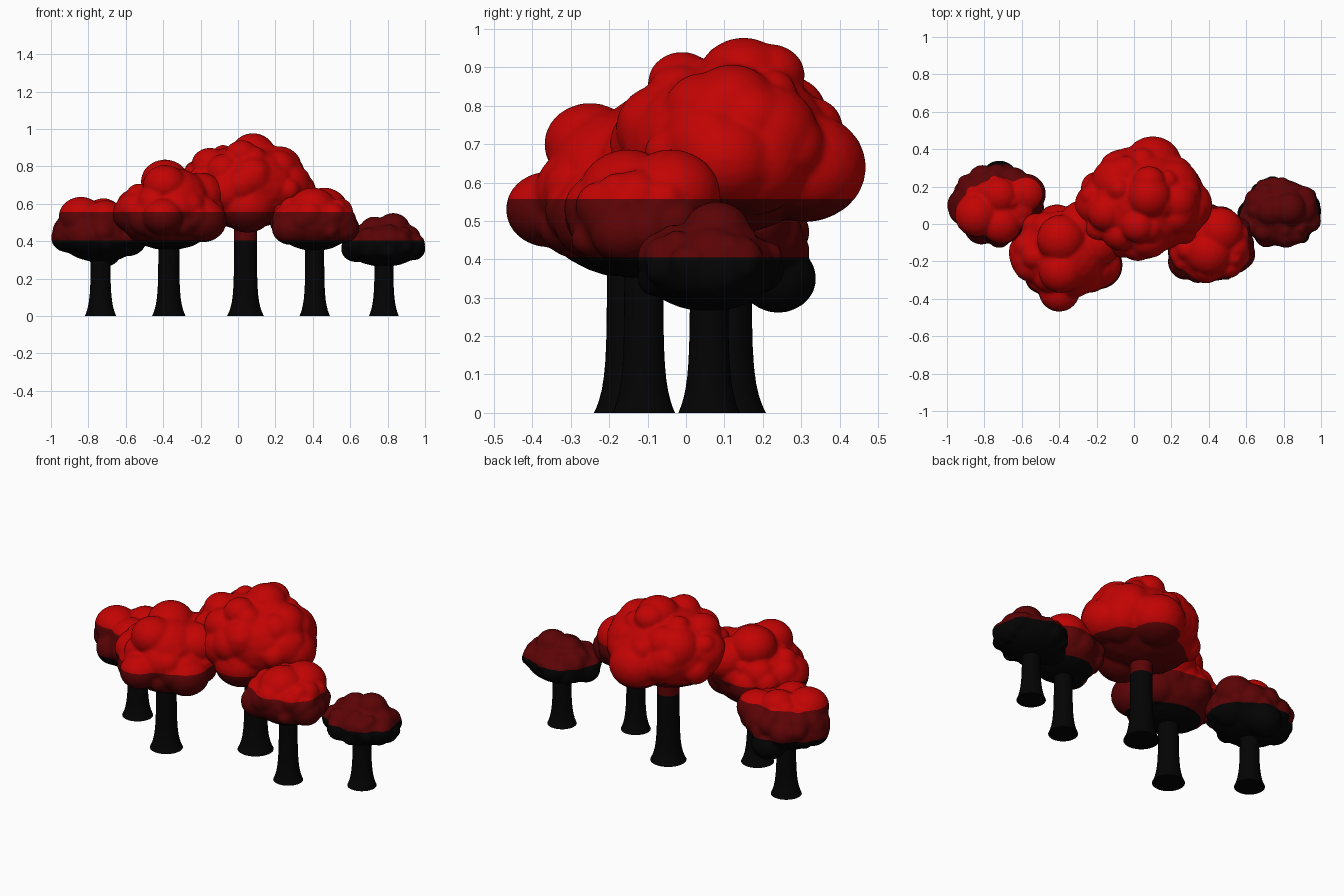
import bpy, bmesh, math, random
from mathutils import Vector, Matrix

cube = bpy.data.objects.get("Cube")
if cube:
    bpy.data.objects.remove(cube, do_unlink=True)


def make_material(name, colour):
    mat = bpy.data.materials.new(name)
    mat.use_nodes = True
    mat.diffuse_color = (*colour, 1)
    bsdf = mat.node_tree.nodes["Principled BSDF"]
    bsdf.inputs["Base Color"].default_value = (*colour, 1)
    bsdf.inputs["Roughness"].default_value = 0.8
    return mat


MATERIALS = [make_material("black", (0.001, 0.001, 0.001)),
             make_material("dark red", (0.105, 0.001, 0.0015)),
             make_material("bright red", (0.54, 0.001, 0.001))]
BANDS = (0.405, 0.557)


def finish(bm, name):
    """Cut the mesh at the band heights and colour every face by height."""
    for height in BANDS:
        bmesh.ops.bisect_plane(bm, geom=bm.verts[:] + bm.edges[:] + bm.faces[:],
                               plane_co=(0, 0, height), plane_no=(0, 0, 1))
    for face in bm.faces:
        face.normal_update()
        face.smooth = abs(face.normal.z) < 0.95 or "canopy" in name
        middle = face.calc_center_median().z
        face.material_index = sum(middle > height for height in BANDS)
    mesh = bpy.data.meshes.new(name)
    bm.to_mesh(mesh)
    bm.free()
    for mat in MATERIALS:
        mesh.materials.append(mat)
    obj = bpy.data.objects.new(name, mesh)
    bpy.context.collection.objects.link(obj)


def add_puff(bm, centre, radii):
    matrix = Matrix.Translation(centre) @ Matrix.Diagonal((*radii, 1))
    bmesh.ops.create_icosphere(bm, subdivisions=3, radius=1, matrix=matrix)


def build_trunk(name, x, y, radius, top):
    """Column that flares smoothly towards the roots."""
    bm = bmesh.new()
    sides, steps = 32, 12
    rings = []
    for step in range(steps + 1):
        height = top * (step / steps) ** 2
        spread = radius * (0.98 + 0.6 * math.exp(-height / 0.065))
        ring = []
        for side in range(sides):
            turn = math.tau * side / sides
            ring.append(bm.verts.new((x + spread * math.cos(turn),
                                      y + spread * math.sin(turn), height)))
        rings.append(ring)
    for low, high in zip(rings, rings[1:]):
        for side in range(sides):
            after = (side + 1) % sides
            bm.faces.new((low[side], low[after], high[after], high[side]))
    bm.faces.new(rings[0][::-1])
    bm.faces.new(rings[-1])
    finish(bm, name)


def add_puff_rings(bm, centre, size, rng):
    """Puffs spiral evenly over the dome: big ones first, then small bumps."""
    for count, low, high, small, large in ((9, -0.35, 0.65, 0.45, 0.6),
                                           (24, -0.4, 0.95, 0.24, 0.42)):
        for index in range(count):
            up = high - (high - low) * (index + 0.5) / count
            turn = index * 2.4 + rng.uniform(-0.3, 0.3)
            flat = math.sqrt(1 - up * up)
            direction = Vector((flat * math.cos(turn), flat * math.sin(turn), up))
            radius = min(size) * rng.uniform(small, large)
            reach = size - Vector((radius, radius, radius))
            add_puff(bm, centre + direction * reach, (radius, radius, radius))


def build_canopy(name, centre, size, puffs, seed):
    """Core dome, scattered puffs and a few special ones fused into one skin."""
    bm = bmesh.new()
    add_puff(bm, centre, size * 0.9)
    add_puff_rings(bm, centre, size, random.Random(seed))
    for x, y, z, radius in puffs:
        add_puff(bm, (x, y, z), (radius, radius, radius * 0.9))
    mesh = bpy.data.meshes.new(name)
    bm.to_mesh(mesh)
    bm.free()
    source = bpy.data.objects.new(name, mesh)
    bpy.context.collection.objects.link(source)
    remesh = source.modifiers.new("fuse", "REMESH")
    remesh.mode = "VOXEL"
    remesh.voxel_size = 0.011
    soften = source.modifiers.new("soften", "SMOOTH")
    soften.factor = 0.5
    soften.iterations = 3
    bpy.context.view_layer.update()
    fused = source.evaluated_get(bpy.context.evaluated_depsgraph_get())
    bm = bmesh.new()
    bm.from_mesh(fused.to_mesh())
    fused.to_mesh_clear()
    bpy.data.objects.remove(source, do_unlink=True)
    bpy.data.meshes.remove(mesh)
    finish(bm, name)


def build_tree(place, centre, size, puffs, seed):
    """A trunk under its canopy; wider canopies get thicker trunks."""
    centre, size = Vector(centre), Vector(size)
    build_trunk(place + " trunk", centre.x, centre.y, 0.03 + 0.09 * size.x, centre.z)
    build_canopy(place + " canopy", centre, size, puffs, seed)


# Canopy centre, half size, then special puffs as x, y, z and radius
build_tree("far right", (-0.735, 0.1, 0.44), (0.26, 0.23, 0.17),
           [(-0.84, 0.05, 0.53, 0.12), (-0.91, 0.1, 0.42, 0.09), (-0.72, 0.24, 0.35, 0.1),
            (-0.58, 0.16, 0.5, 0.11), (-0.71, 0.0, 0.52, 0.11), (-0.72, 0.15, 0.54, 0.1)],
           seed=1)
build_tree("right", (-0.37, -0.15, 0.54), (0.3, 0.26, 0.21),
           [(-0.39, -0.08, 0.72, 0.13), (-0.39, -0.25, 0.7, 0.12), (-0.4, -0.36, 0.53, 0.11),
            (-0.19, -0.22, 0.51, 0.13), (-0.34, -0.17, 0.62, 0.19), (-0.27, 0.0, 0.65, 0.13),
            (-0.55, -0.16, 0.55, 0.12), (-0.2, -0.1, 0.65, 0.13)], seed=2)
build_tree("centre", (0.04, 0.11, 0.69), (0.36, 0.31, 0.25),
           [(0.08, 0.15, 0.87, 0.12), (-0.15, 0.06, 0.81, 0.1), (0.1, 0.31, 0.64, 0.16),
            (0.05, -0.04, 0.58, 0.15), (0.08, 0.22, 0.88, 0.09), (0.02, -0.01, 0.86, 0.09),
            (0.28, 0.1, 0.66, 0.14), (0.22, 0.12, 0.8, 0.12)], seed=3)
build_tree("left", (0.41, -0.11, 0.5), (0.24, 0.22, 0.17),
           [(0.46, -0.04, 0.57, 0.13), (0.56, -0.16, 0.47, 0.09),
            (0.4, -0.15, 0.57, 0.13), (0.28, -0.2, 0.47, 0.1)], seed=4)
build_tree("far left", (0.78, 0.06, 0.38), (0.23, 0.2, 0.13),
           [(0.83, 0.08, 0.47, 0.09), (0.92, 0.02, 0.36, 0.07),
            (0.63, 0.05, 0.36, 0.08), (0.73, 0.07, 0.46, 0.08)], seed=5)
